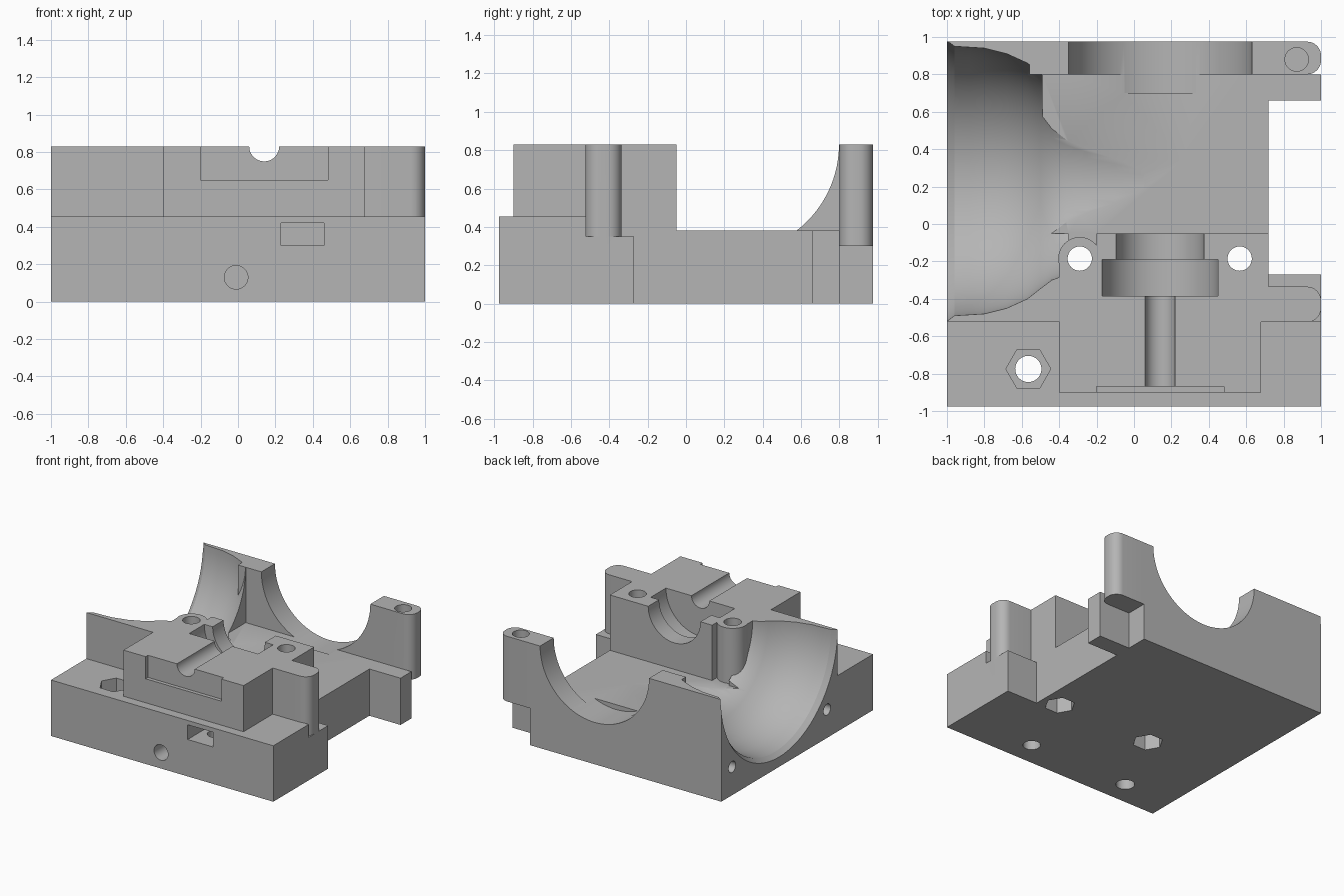
import bpy, bmesh, math
from mathutils import Matrix, Vector

if "Cube" in bpy.data.objects:
    bpy.data.objects.remove(bpy.data.objects["Cube"], do_unlink=True)

grey = bpy.data.materials.new("plain_grey")
grey.use_nodes = True
grey.diffuse_color = (0.46, 0.46, 0.46, 1)
grey.node_tree.nodes["Principled BSDF"].inputs["Base Color"].default_value = grey.diffuse_color


def finish(name, bm):
    bmesh.ops.recalc_face_normals(bm, faces=bm.faces)
    mesh = bpy.data.meshes.new(name)
    bm.to_mesh(mesh)
    bm.free()
    mesh.materials.append(grey)
    obj = bpy.data.objects.new(name, mesh)
    bpy.context.collection.objects.link(obj)
    return obj


def box(name, x, y, z, round_end=0):
    """Box from ranges; round_end rounds the upright edges on the +x end."""
    bm = bmesh.new()
    bmesh.ops.create_cube(bm, size=1)
    for v in bm.verts:
        v.co = [r[0] if c < 0 else r[1] for r, c in zip((x, y, z), v.co)]
    if round_end:
        edges = [e for e in bm.edges if all(v.co.x > x[1] - 1e-4 for v in e.verts)
                 and abs(e.verts[0].co.z - e.verts[1].co.z) > 0.01]
        bmesh.ops.bevel(bm, geom=edges, offset=round_end, segments=8,
                        profile=0.5, affect='EDGES')
    return finish(name, bm)


def rod(name, start, end, radius, sides=48):
    """Cylinder or hexagonal bar between two points."""
    a, b = Vector(start), Vector(end)
    bm = bmesh.new()
    turn = (b - a).to_track_quat('Z', 'Y').to_matrix().to_4x4()
    spin = Matrix.Rotation(math.pi / 2 if sides == 6 else 0, 4, 'Z')
    bmesh.ops.create_cone(bm, cap_ends=True, segments=sides, radius1=radius, radius2=radius,
                          depth=(b - a).length,
                          matrix=Matrix.Translation((a + b) / 2) @ turn @ spin)
    return finish(name, bm)


def lathe_x(name, profile, cy, cz, sides=96):
    """Solid of revolution about an axis parallel to x."""
    bm = bmesh.new()
    verts = [bm.verts.new((x, cy + r, cz)) for x, r in profile]
    edges = [bm.edges.new(pair) for pair in zip(verts, verts[1:])]
    bmesh.ops.spin(bm, geom=verts + edges, cent=(0, cy, cz), axis=(1, 0, 0),
                   angle=math.tau, steps=sides)
    bmesh.ops.remove_doubles(bm, verts=bm.verts, dist=1e-4)
    return finish(name, bm)


def combine(body, tool, operation):
    mod = body.modifiers.new("combine", 'BOOLEAN')
    mod.operation, mod.solver, mod.object = operation, 'EXACT', tool
    bpy.context.view_layer.objects.active = body
    bpy.ops.object.modifier_apply(modifier=mod.name)
    bpy.data.objects.remove(tool, do_unlink=True)


TOP, FLOOR, AXIS = 0.83, 0.38, 0.14
BACK = 0.975

# Base slab, front step and the tall shell around the funnel
body = box("lower_housing", (-1, 0.72), (-BACK, BACK), (0, FLOOR))
for part in (
    box("front_step", (-1, 1), (-BACK, -0.52), (0, 0.455)),
    box("funnel_shell", (-1, -0.35), (-0.52, BACK), (0, TOP)),
):
    combine(body, part, 'UNION')

# Open chamber and the flared funnel
combine(body, box("chamber", (-0.49, 0.9), (-0.05, 0.8), (FLOOR, 1)), 'DIFFERENCE')
funnel = [(-1.1, 0), (-1.1, 0.78), (-1, 0.75), (-0.96, 0.72), (-0.88, 0.715), (-0.8, 0.71),
          (-0.68, 0.68), (-0.57, 0.63), (-0.5, 0.575), (-0.44, 0.53), (-0.36, 0.5),
          (-0.25, 0.48), (-0.1, 0.465), (0.05, 0.452), (0.1, 0.44), (0.1, 0)]
combine(body, lathe_x("funnel", funnel, 0.23, TOP), 'DIFFERENCE')

# Back wall, front block, screw boss, side ears and posts
for part in (
    box("back_wall", (-0.56, 0.72), (0.8, BACK), (0, TOP)),
    box("back_post", (0.65, 1), (0.8, BACK), (0.3, TOP), 0.075),
    box("back_ear", (0.6, 1), (0.66, 0.8), (0, FLOOR)),
    box("front_ear", (0.6, 1), (-0.6, -0.27), (0, FLOOR - 0.03)),
    box("front_post", (0.6, 1), (-0.525, -0.335), (0.2, TOP), 0.075),
    box("front_block", (-0.4, 0.68), (-0.9, -0.185), (0.1, TOP)),
    box("block_rear", (-0.2, 0.72), (-0.5, -0.05), (0.1, TOP)),
    rod("screw_boss", (-0.29, -0.185, 0.1), (-0.29, -0.185, TOP), 0.115),
):
    combine(body, part, 'UNION')

# Stepped half bores along the shaft line
for y0, y1, radius in ((0.7, 1.1, 0.49), (-0.2, 0.1, 0.235),
                       (-0.385, -0.19, 0.31), (-1.1, -0.3, 0.08)):
    combine(body, rod("bore", (AXIS, y0, TOP), (AXIS, y1, TOP), radius, 96), 'DIFFERENCE')
combine(body, box("plate_recess", (-0.2, 0.48), (-1, -0.87), (0.65, 1)), 'DIFFERENCE')

# Clamp screws with nut pockets underneath
for x in (-0.29, 0.565):
    combine(body, rod("screw_hole", (x, -0.185, -1), (x, -0.185, 1), 0.065), 'DIFFERENCE')
    combine(body, rod("nut_pocket", (x, -0.185, -1), (x, -0.185, 0.13), 0.115, 6), 'DIFFERENCE')

# Mounting holes in the front step, the nut slot and the remaining blind holes
for cutter in (
    rod("mount_hole", (-0.565, -0.775, -1), (-0.565, -0.775, 1), 0.07),
    rod("mount_nut", (-0.565, -0.775, 0.3), (-0.565, -0.775, 1), 0.12, 6),
    rod("slot_hole", (0.345, -0.775, -1), (0.345, -0.775, 0.36), 0.065),
    box("nut_slot", (0.23, 0.46), (-1.1, -0.66), (0.3, 0.42)),
    rod("front_hole", (-0.01, -1.1, 0.13), (-0.01, -0.5, 0.13), 0.063),
    rod("post_hole", (0.87, 0.88, 0.45), (0.87, 0.88, 1), 0.063),
    rod("side_hole", (-1.1, -0.385, 0.23), (-0.7, -0.385, 0.23), 0.045),
    rod("side_hole", (-1.1, 0.835, 0.23), (-0.7, 0.835, 0.23), 0.045),
):
    combine(body, cutter, 'DIFFERENCE')

# Smooth the curved walls, keep the corners sharp
bpy.ops.object.select_all(action='DESELECT')
body.select_set(True)
bpy.context.view_layer.objects.active = body
bpy.ops.object.shade_smooth_by_angle(angle=math.radians(30))
